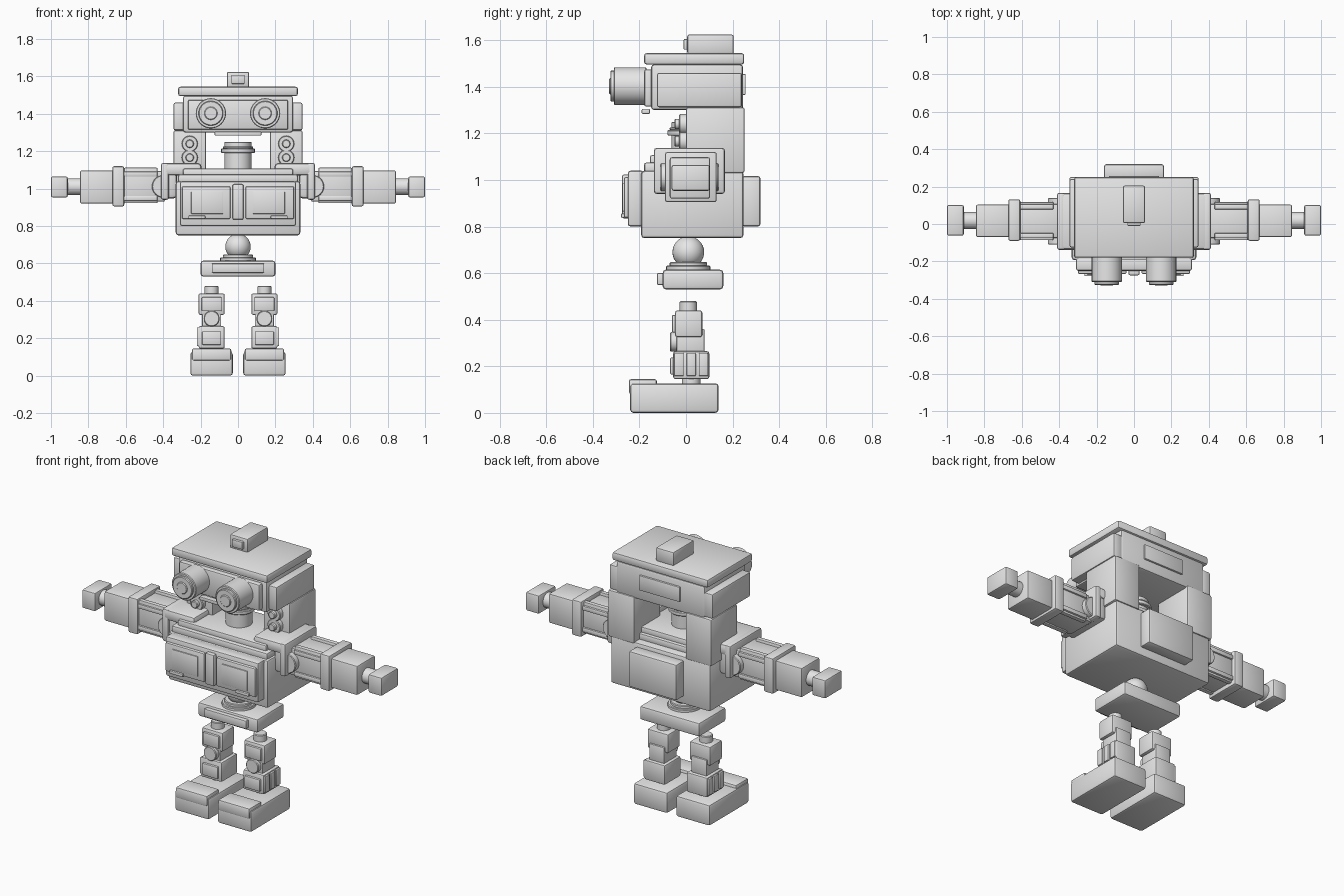
import bpy, bmesh
from mathutils import Matrix, Vector

cube = bpy.data.objects.get("Cube")
if cube:
    bpy.data.objects.remove(cube, do_unlink=True)

grey = bpy.data.materials.new("light_grey")
grey.use_nodes = True
grey.diffuse_color = (0.8, 0.8, 0.8, 1)
grey.node_tree.nodes["Principled BSDF"].inputs["Base Color"].default_value = (0.8, 0.8, 0.8, 1)
made = []


def finish(name, bm):
    mesh = bpy.data.meshes.new(name)
    bm.to_mesh(mesh)
    bm.free()
    mesh.materials.append(grey)
    obj = bpy.data.objects.new(name, mesh)
    bpy.context.collection.objects.link(obj)
    made.append(obj)


def box(name, x, y, z, bevel=0.01):
    """Bevelled box from (min, max) ranges."""
    lo, hi = (Vector([r[i] for r in (x, y, z)]) for i in (0, 1))
    bm = bmesh.new()
    bmesh.ops.create_cube(bm, size=1)
    size = hi - lo
    bmesh.ops.scale(bm, vec=size, verts=bm.verts)
    bmesh.ops.translate(bm, vec=(lo + hi) / 2, verts=bm.verts)
    bmesh.ops.bevel(bm, geom=bm.edges[:], offset=min(bevel, min(size) * 0.3),
                    segments=2, profile=0.5, affect='EDGES')
    finish(name, bm)


def rod(name, axis, centre, radius, span, bevel=0.004):
    """Cylinder along an axis; span gives its two ends on that axis."""
    bm = bmesh.new()
    bmesh.ops.create_cone(bm, cap_ends=True, segments=32, radius1=radius,
                          radius2=radius, depth=span[1] - span[0])
    rims = [e for e in bm.edges if any(len(f.verts) > 4 for f in e.link_faces)]
    bmesh.ops.bevel(bm, geom=rims, offset=bevel, segments=1, affect='EDGES')
    i = "XYZ".index(axis)
    if axis != "Z":
        turn = Matrix.Rotation(1.5707963, 3, "Y" if axis == "X" else "X")
        bmesh.ops.rotate(bm, matrix=turn, verts=bm.verts)
    place = list(centre)
    place.insert(i, sum(span) / 2)
    bmesh.ops.translate(bm, vec=place, verts=bm.verts)
    finish(name, bm)


def sym(w):
    return (-w, w)


# torso with stepped collar
box("torso", sym(.333), (-.193, .247), (.75, 1.04), .015)
box("collar_lower", sym(.32), (-.18, .2), (1.03, 1.075))
box("collar_upper", sym(.295), (-.155, .18), (1.06, 1.107))
box("backpack", sym(.16), (.24, .32), (.80, 1.017), .012)

# chest
box("chest_plate", sym(.31), (-.25, -.18), (.80, 1.04), .012)
box("chest_divider", sym(.03), (-.275, -.24), (.834, 1.024))

# neck
rod("neck", "Z", (0, .01), .073, (1.09, 1.25))
rod("neck_ring", "Z", (0, .01), .09, (1.19, 1.215))
rod("neck_ring_lower", "Z", (0, .01), .08, (1.215, 1.225), .002)

# head
box("head", sym(.295), (-.15, .245), (1.30, 1.497), .014)
box("face_plate", sym(.268), (-.18, -.14), (1.315, 1.475))
box("mouth_bar", sym(.125), (-.19, -.155), (1.284, 1.305), .004)
box("head_roof", sym(.32), (-.18, .25), (1.495, 1.545), .012)
box("head_back_panel", sym(.135), (.235, .256), (1.365, 1.455), .004)
box("crest", sym(.06), (.005, .205), (1.54, 1.625))
box("crest_lamp", sym(.035), (-.01, .02), (1.56, 1.605), .004)

# pelvis and waist ball
bm = bmesh.new()
bmesh.ops.create_uvsphere(bm, u_segments=32, v_segments=16, radius=.068)
bmesh.ops.translate(bm, vec=(0, .01, .69), verts=bm.verts)
finish("waist_ball", bm)
rod("waist_ring", "Z", (0, .01), .095, (.60, .632))
rod("waist_ring_upper", "Z", (0, .01), .08, (.625, .648))
box("pelvis", sym(.2), (-.10, .16), (.53, .615), .014)
box("pelvis_plate", sym(.14), (-.125, -.09), (.55, .60), .006)

for side, s in (("left", 1), ("right", -1)):
    def span(a, b):
        return tuple(sorted((a * s, b * s)))

    def part(name, x, y, z, bevel=.01):
        box(side + "_" + name, span(*x), y, z, bevel)

    def tube(name, axis, centre, radius, ends, bevel=.004):
        if axis == "X":
            ends = span(*ends)
        else:
            centre = (centre[0] * s, centre[1])
        rod(side + "_" + name, axis, centre, radius, ends, bevel)

    # chest doors with panel and handle
    part("chest_door", (.04, .30), (-.267, -.24), (.838, 1.012), .008)
    part("door_panel", (.08, .25), (-.273, -.26), (.865, .985), .003)
    part("door_handle", (.175, .265), (-.279, -.26), (.838, .856), .004)

    # back pillars with round dials
    part("pillar", (.17, .345), (0, .252), (1.03, 1.312))
    for label, z in (("upper", 1.24), ("lower", 1.166)):
        tube(label + "_dial", "Y", (.258, z), .043, (-.03, .02))
        tube(label + "_dial_cap", "Y", (.258, z), .022, (-.05, 0))

    # head sides and eyes
    part("ear", (.28, .345), (-.125, .24), (1.312, 1.46))
    tube("eye", "Y", (.145, 1.403), .081, (-.31, -.17))
    tube("eye_rim", "Y", (.145, 1.403), .066, (-.325, -.30))
    tube("eye_lens", "Y", (.145, 1.403), .035, (-.33, -.31))

    # shoulders
    part("shoulder", (.325, .40), (-.125, .155), (.948, 1.13), .02)
    part("shoulder_rim", (.37, .412), (-.138, .167), (.94, 1.138), .02)
    part("shoulder_flap", (.195, .41), (-.138, .165), (1.07, 1.137), .02)
    tube("shoulder_joint", "Y", (.40, 1.012), .06, (-.11, .14))

    # arms
    part("upper_arm", (.39, .62), (-.075, .108), (.93, 1.095))
    for y in (-.062, .092):
        part("arm_rib", (.43, .61), (y - .014, y + .014), (.922, 1.112), .006)
    for z in (.948, 1.078):
        part("arm_rail", (.43, .61), (-.086, .118), (z - .014, z + .014), .006)
    part("elbow_band", (.608, .672), (-.09, .132), (.905, 1.12))
    part("forearm", (.66, .845), (-.07, .104), (.92, 1.098))
    tube("wrist", "X", (.018, 1.01), .045, (.83, .925))
    part("hand", (.91, 1.0), (-.062, .102), (.953, 1.065))

    # legs
    tube("hip_pin", "Z", (.141, .01), .037, (.42, .48))
    part("thigh", (.071, .211), (-.047, .07), (.325, .44))
    part("thigh_plate", (.088, .194), (-.06, -.03), (.345, .42), .005)
    tube("knee", "Y", (.141, .305), .042, (-.068, .06))
    part("knee_core", (.09, .192), (-.04, .08), (.25, .36), .006)
    part("shin", (.071, .211), (-.055, .10), (.145, .265))
    part("shin_plate", (.09, .192), (-.068, -.04), (.165, .237), .005)
    for y in (-.03, .022, .075):
        part("shin_rib", (.2, .22), (y - .02, y + .02), (.158, .258), .005)
    tube("ankle", "Z", (.141, .022), .04, (.11, .155))

    # feet
    part("foot", (.028, .255), (-.24, .14), (0, .127), .014)
    part("toe_cap", (.036, .247), (-.245, -.125), (.08, .145))

# smooth shading that keeps hard edges
bpy.ops.object.select_all(action='DESELECT')
for obj in made:
    obj.select_set(True)
bpy.context.view_layer.objects.active = made[0]
bpy.ops.object.shade_smooth_by_angle(angle=0.6)
